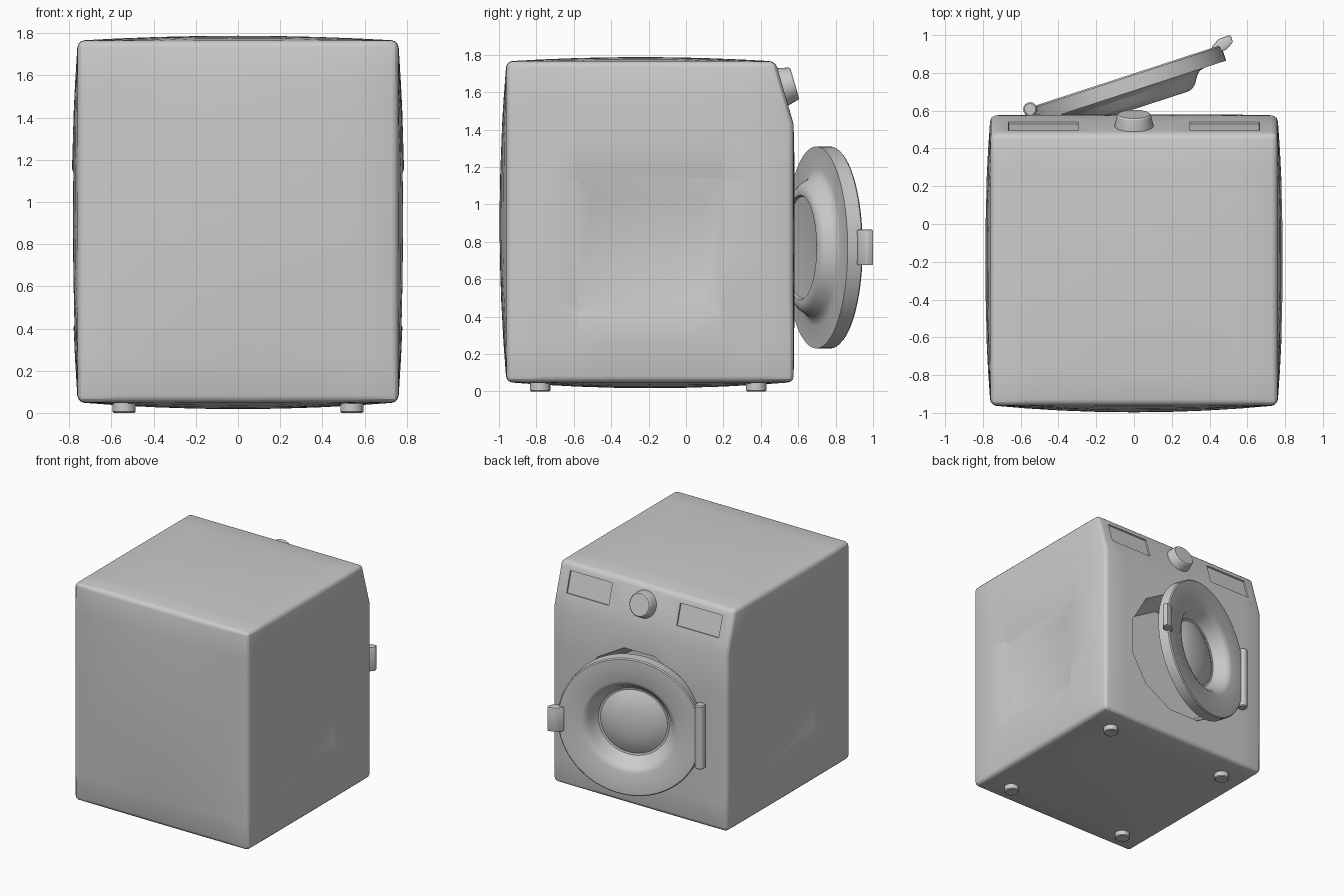
import bpy, bmesh
from math import cos, sin, pi, atan2
from mathutils import Vector, Matrix

if "Cube" in bpy.data.objects:
    bpy.data.objects.remove(bpy.data.objects["Cube"])


def make(name, bm, mat=None):
    bmesh.ops.remove_doubles(bm, verts=bm.verts, dist=1e-5)
    bmesh.ops.recalc_face_normals(bm, faces=bm.faces)
    if mat:
        bm.transform(mat)
        bmesh.ops.recalc_face_normals(bm, faces=bm.faces)
    me = bpy.data.meshes.new(name)
    bm.to_mesh(me)
    bm.free()
    ob = bpy.data.objects.new(name, me)
    bpy.context.collection.objects.link(ob)
    return ob


def frame(origin, x, z):
    """Matrix whose local x and z axes point along the given directions."""
    x, z = Vector(x).normalized(), Vector(z).normalized()
    m = Matrix((x, z.cross(x), z)).transposed().to_4x4()
    m.translation = Vector(origin)
    return m


def lathe(name, profile, n, mat, turn=0.0):
    """Revolve (radius, height) points around local z; ends close at radius 0."""
    bm = bmesh.new()
    rings = [[bm.verts.new((r * cos(2 * pi * (i + turn) / n), r * sin(2 * pi * (i + turn) / n), h))
              for i in range(n)] for r, h in profile]
    for a, b in zip(rings, rings[1:]):
        for i in range(n):
            j = (i + 1) % n
            bm.faces.new((a[i], a[j], b[j], b[i]))
    return make(name, bm, mat)


def frustum(name, sx, sy, tx, ty, h, mat):
    """Rectangular block, sx by sy at z=0 and tx by ty at z=h."""
    bm = bmesh.new()
    bmesh.ops.create_cube(bm, size=1)
    for v in bm.verts:
        top = v.co.z > 0
        v.co = (v.co.x * (tx if top else sx), v.co.y * (ty if top else sy), h if top else 0)
    return make(name, bm, mat)


def activate(ob):
    bpy.ops.object.select_all(action='DESELECT')
    ob.select_set(True)
    bpy.context.view_layer.objects.active = ob


def smooth(ob, angle=0.55):
    activate(ob)
    bpy.ops.object.shade_smooth_by_angle(angle=angle)


def bevel(ob, width, segments, angle=0.7):
    activate(ob)
    m = ob.modifiers.new("bevel", 'BEVEL')
    m.width, m.segments, m.limit_method, m.angle_limit = width, segments, 'ANGLE', angle
    bpy.ops.object.modifier_apply(modifier=m.name)


def cut(ob, cutter):
    activate(ob)
    m = ob.modifiers.new("cut", 'BOOLEAN')
    m.operation, m.solver, m.object = 'DIFFERENCE', 'EXACT', cutter
    bpy.ops.object.modifier_apply(modifier=m.name)
    bpy.data.objects.remove(cutter)


# Cabinet: softly bulged box with a sloping control panel at the top of the door side
bm = bmesh.new()
bmesh.ops.create_cube(bm, size=2)
bmesh.ops.subdivide_edges(bm, edges=bm.edges[:], cuts=7, use_grid_fill=True)
for v in bm.verts:
    a, b, c = v.co
    if abs(c - 0.5) < 0.01:
        c = 0.61                      # row where the sloping panel starts
    A, B, C = 1 - a * a, 1 - b * b, 1 - c * c
    lo, hi = 0.05 - 0.032 * A * B, 1.765 + 0.023 * A * B
    z = lo + (hi - lo) * (c + 1) / 2
    back = -0.96 - 0.037 * A * C
    front = min(0.575 + 0.008 * A * C, 0.526 - (z - 1.6) * 0.29)
    y = back + (front - back) * (b + 1) / 2
    v.co = (a * (0.76 + 0.03 * B * C), y, z)
cabinet = make("cabinet", bm)
bevel(cabinet, 0.032, 3)

# Recessed frames on both flanks
for s in (-1, 1):
    cut(cabinet, frustum("side_cutter", 0.60, 0.55, 0.98, 0.93, 0.066,
                         frame((s * 0.748, -0.2, 0.77), (0, 1, 0), (s, 0, 0))))

# Door opening
DOOR_Z = 0.77
cut(cabinet, lathe("opening_cutter", [(0, -0.2), (0.45, -0.2), (0.52, 0), (0.54, 0.1), (0, 0.1)], 12,
                   frame((0, 0.58, DOOR_Z), (1, 0, 0), (0, 1, 0)), 0.5))

# Display windows sunk into the sloping panel
SLOPE = (0, 0.96, 0.279)
for s in (-1, 1):
    win = frustum("window_cutter", 0.365, 0.165, 0.38, 0.18, 0.1,
                  frame((s * 0.48, 0.507, 1.625), (1, 0, 0), SLOPE))
    cut(cabinet, win)
smooth(cabinet, 0.5)

# Control knob
knob = lathe("control_knob", [(0, -0.02), (0.103, -0.02), (0.103, 0), (0.09, 0.056), (0.083, 0.063), (0, 0.063)],
             32, frame((0, 0.521, 1.63), (1, 0, 0), SLOPE))
smooth(knob)

# Door, swung slightly open: dished outside, plug inside
U, N = (0.951, 0.31, 0), (-0.31, 0.951, 0)
door_frame = frame((-0.053, 0.78, DOOR_Z), U, N)
door = lathe("door", [
    (0, -0.055), (0.1, -0.06), (0.19, -0.08), (0.25, -0.11), (0.265, -0.107), (0.29, -0.08),
    (0.315, -0.035), (0.335, -0.012), (0.36, 0), (0.532, 0), (0.54, -0.008), (0.54, -0.087),
    (0.42, -0.087), (0.39, -0.095), (0.37, -0.115), (0.345, -0.155), (0.325, -0.172),
    (0.3, -0.18), (0.28, -0.178), (0.272, -0.165), (0.15, -0.155), (0, -0.15)], 64, door_frame)
smooth(door)

# Door handle: bent tab overhanging the free edge
bm = bmesh.new()
tab = [(0.49, -0.01), (0.49, 0.006), (0.54, 0.035), (0.605, 0.035), (0.605, -0.005), (0.56, -0.032), (0.53, -0.032)]
ends = []
for z in (-0.095, 0.095):
    ends.append([bm.verts.new((u, z, n)) for u, n in tab])
    bm.faces.new(ends[-1])
for i in range(len(tab)):
    j = (i + 1) % len(tab)
    bm.faces.new((ends[0][i], ends[0][j], ends[1][j], ends[1][i]))
handle = make("door_handle", bm, door_frame)
bevel(handle, 0.006, 2, 0.5)
smooth(handle)

# Hinge barrel
hinge = lathe("door_hinge", [(0, -0.25), (0.03, -0.25), (0.037, -0.243), (0.037, 0.243), (0.03, 0.25), (0, 0.25)],
              16, Matrix.Translation((-0.55, 0.608, DOOR_Z)))
smooth(hinge)

# Feet
for x in (-0.54, 0.54):
    for y in (-0.78, 0.375):
        foot = lathe("foot", [(0, 0), (0.048, 0), (0.055, 0.006), (0.055, 0.07), (0, 0.07)], 20,
                     Matrix.Translation((x, y, 0)))
        smooth(foot)
